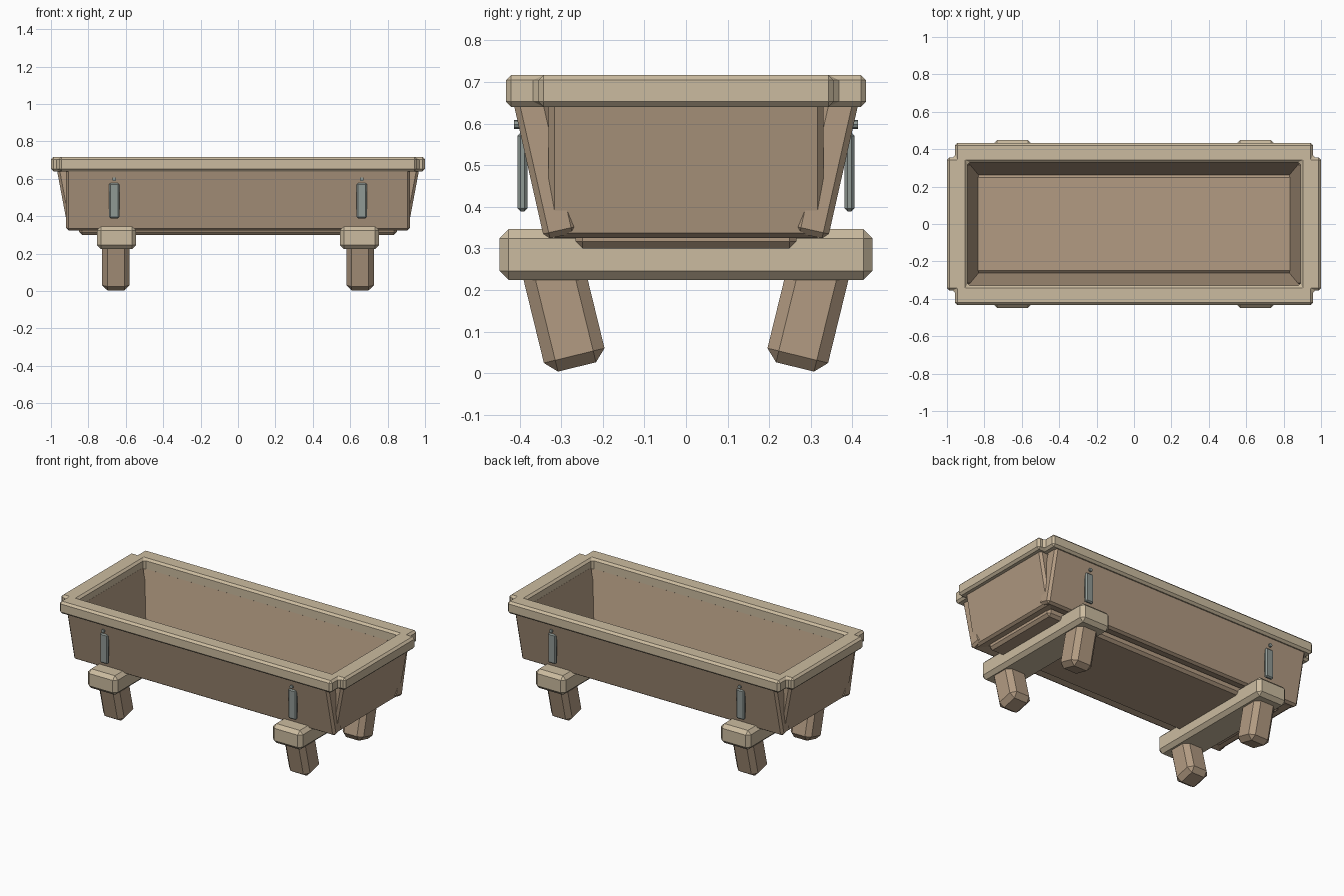
import bpy
import bmesh
import math
from mathutils import Matrix, Vector

cube = bpy.data.objects.get("Cube")
if cube:
    bpy.data.objects.remove(cube, do_unlink=True)


def material(name, rgb):
    m = bpy.data.materials.new(name)
    m.use_nodes = True
    m.diffuse_color = (*rgb, 1)
    m.node_tree.nodes["Principled BSDF"].inputs["Base Color"].default_value = (*rgb, 1)
    return m


pale_wood = material("pale wood", (0.60, 0.50, 0.35))
brown_wood = material("brown wood", (0.45, 0.33, 0.225))
metal = material("grey metal", (0.28, 0.32, 0.30))


def finish(name, bm, mat, bevel=0.0, mirror=False):
    mesh = bpy.data.meshes.new(name)
    bm.to_mesh(mesh)
    bm.free()
    mesh.materials.append(mat)
    ob = bpy.data.objects.new(name, mesh)
    bpy.context.collection.objects.link(ob)
    if mirror:
        mod = ob.modifiers.new("mirror", "MIRROR")
        mod.use_axis = (True, True, False)
    if bevel:
        mod = ob.modifiers.new("chamfer", "BEVEL")
        mod.width = bevel
        mod.segments = 1
        mod.limit_method = "ANGLE"
    return ob


def board(name, centre, size, mat, bevel, angle=0.0, axis="X"):
    """Chamfered timber, optionally leaning about one axis."""
    bm = bmesh.new()
    bmesh.ops.create_cube(bm, size=1, matrix=Matrix.Diagonal((*size, 1)))
    ob = finish(name, bm, mat, bevel)
    ob.location = centre
    ob.rotation_euler["XYZ".index(axis)] = angle
    return ob


# Rim: one quarter of the notched frame, mirrored both ways
outline = [(0, 0.433), (0.957, 0.433), (0.957, 0.355), (1, 0.355),
           (1, 0), (0.89, 0), (0.89, 0.33), (0, 0.33)]
bm = bmesh.new()
low = [bm.verts.new((x, y, 0.64)) for x, y in outline]
high = [bm.verts.new((x, y, 0.717)) for x, y in outline]
bm.faces.new(high[::-1])
bm.faces.new(low)
for i in range(len(outline)):
    j = (i + 1) % len(outline)
    if i not in (4, 7):  # stay open on the mirror planes
        bm.faces.new((low[j], low[i], high[i], high[j]))
finish("rim", bm, pale_wood, 0.013, mirror=True)

# Floor
board("floor", (0, 0, 0.33), (1.70, 0.53, 0.06), brown_wood, 0.016)

LEAN_SIDE, LEAN_END, LEAN_LEG = 0.222, 0.185, 0.24


def lean(base, length, angle):
    """Centre of a leaning board, as (outward, up), from its lower end."""
    return (base[0] + math.sin(angle) * length / 2,
            base[1] + math.cos(angle) * length / 2)


for s, face, end in ((-1, "front", "right"), (1, "back", "left")):
    # Leaning walls
    out, up = lean((0.30, 0.33), 0.35, LEAN_SIDE)
    board(face + "_wall", (0, s * out, up), (1.84, 0.083, 0.35),
          brown_wood, 0.014, -s * LEAN_SIDE, "X")
    out, up = lean((0.868, 0.33), 0.345, LEAN_END)
    board(end + "_wall", (s * out, 0, up), (0.08, 0.66, 0.345),
          brown_wood, 0.014, s * LEAN_END, "Y")

    # Cross beam
    board(end + "_beam", (s * 0.65, 0, 0.285), (0.21, 0.896, 0.122), pale_wood, 0.022)

    for t, row in ((-1, "front"), (1, "back")):
        tag = row + "_" + end
        # Splayed leg
        out, up = lean((0.262, 0.015), 0.27, LEAN_LEG)
        board(tag + "_leg", (s * 0.653, t * out, up), (0.147, 0.15, 0.27),
              brown_wood, 0.028, -t * LEAN_LEG, "X")
        # Hanging metal tab and its pin
        board(tag + "_tab", (s * 0.662, t * 0.393, 0.483), (0.055, 0.024, 0.188), metal, 0.007)
        bm = bmesh.new()
        bmesh.ops.create_cone(bm, cap_ends=True, segments=8, radius1=0.011,
                              radius2=0.011, depth=0.03,
                              matrix=Matrix.Translation(Vector((s * 0.662, t * 0.398, 0.598)))
                              @ Matrix.Rotation(math.pi / 2, 4, "X"))
        finish(tag + "_pin", bm, metal)
